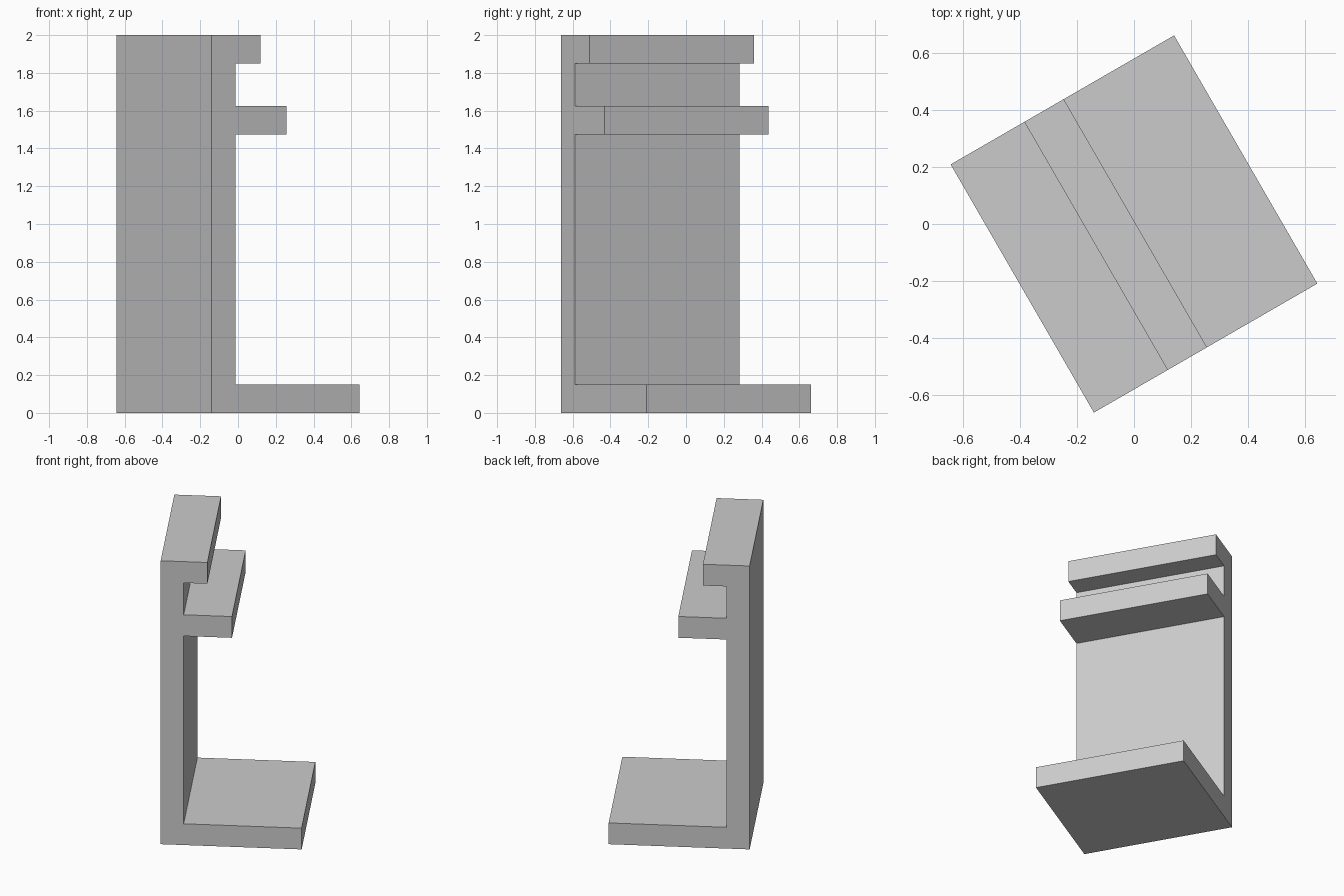
import bpy
import bmesh
from math import radians
from mathutils import Matrix

cube = bpy.data.objects.get("Cube")
if cube:
    bpy.data.objects.remove(cube, do_unlink=True)

DEPTH, WIDTH, HEIGHT = 0.905, 1.005, 2.0
T = 0.148          # wall thickness
LIP, SHELF = 0.30, 0.458

# Single grey finish
grey = bpy.data.materials.new("plain_grey")
grey.use_nodes = True
colour = (0.6, 0.6, 0.6, 1.0)
grey.diffuse_color = colour
grey.node_tree.nodes["Principled BSDF"].inputs["Base Color"].default_value = colour

# Side profile of the bracket: back wall, base, shelf and top lip (depth, height)
profile = [(0, 0), (DEPTH, 0), (DEPTH, 0.15), (T, 0.15),
           (T, 1.475), (SHELF, 1.475), (SHELF, 1.625), (T, 1.625),
           (T, 1.85), (LIP, 1.85), (LIP, HEIGHT), (0, HEIGHT)]

# Extrude the profile across the width
bm = bmesh.new()
face = bm.faces.new([bm.verts.new((d - DEPTH / 2, -WIDTH / 2, z)) for d, z in profile])
result = bmesh.ops.extrude_face_region(bm, geom=[face])
moved = [v for v in result["geom"] if isinstance(v, bmesh.types.BMVert)]
bmesh.ops.translate(bm, verts=moved, vec=(0, WIDTH, 0))
bmesh.ops.recalc_face_normals(bm, faces=bm.faces)

# Turn the bracket about the vertical axis
bm.transform(Matrix.Rotation(radians(30), 4, "Z"))

mesh = bpy.data.meshes.new("shelf_bracket")
bm.to_mesh(mesh)
bm.free()
mesh.materials.append(grey)
bracket = bpy.data.objects.new("shelf_bracket", mesh)
bpy.context.collection.objects.link(bracket)
